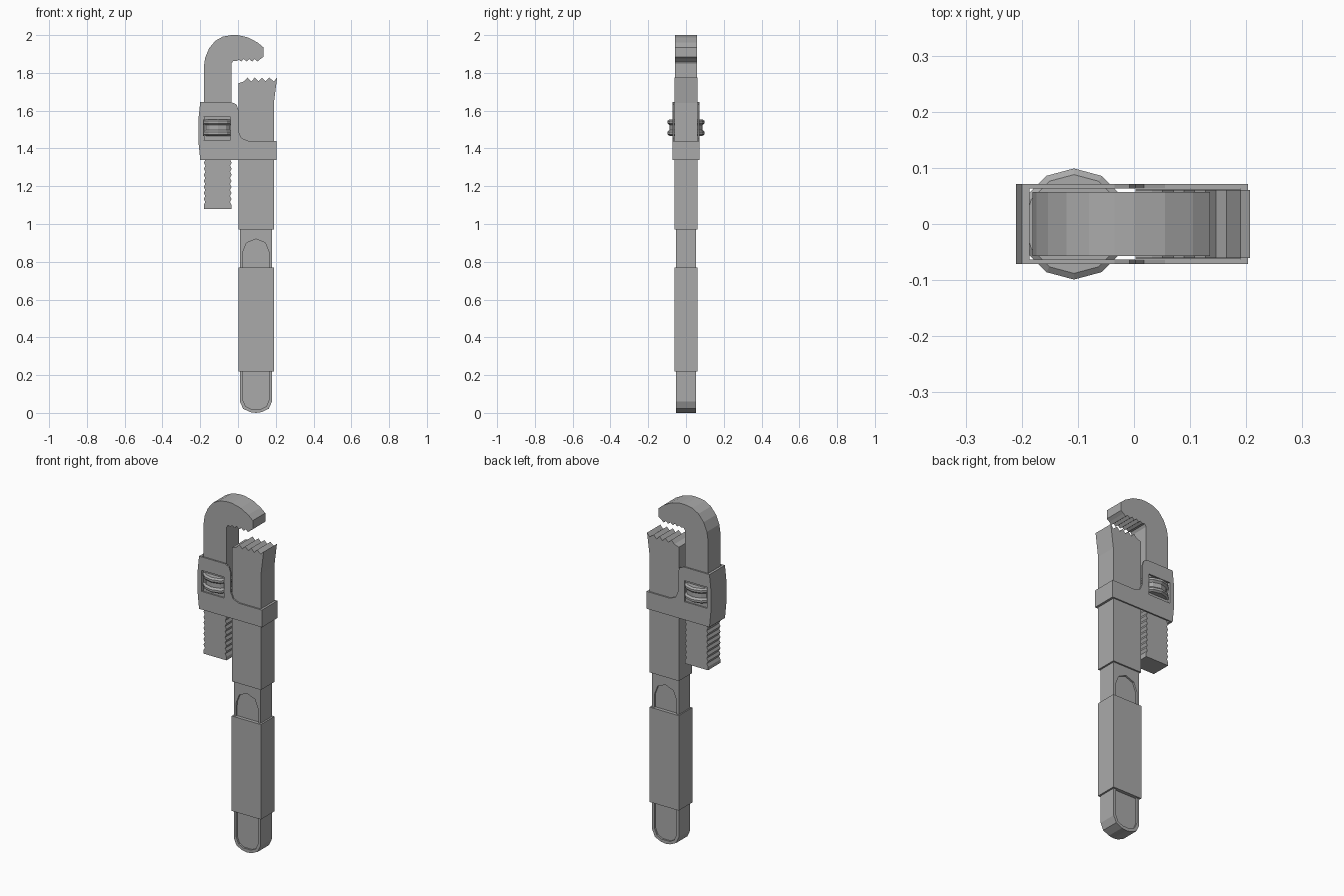
import bpy, bmesh
from math import cos, sin, pi

if "Cube" in bpy.data.objects:
    bpy.data.objects.remove(bpy.data.objects["Cube"], do_unlink=True)

steel = bpy.data.materials.new("grey steel")
steel.use_nodes = True
steel.diffuse_color = (0.4, 0.4, 0.4, 1)
steel.node_tree.nodes["Principled BSDF"].inputs["Base Color"].default_value = (0.4, 0.4, 0.4, 1)


def finish(name, bm):
    bmesh.ops.recalc_face_normals(bm, faces=bm.faces)
    mesh = bpy.data.meshes.new(name)
    bm.to_mesh(mesh)
    bm.free()
    mesh.materials.append(steel)
    obj = bpy.data.objects.new(name, mesh)
    bpy.context.collection.objects.link(obj)
    return obj


def plate(name, outline, y0, y1):
    """Extrude an x-z outline from y0 to y1."""
    bm = bmesh.new()
    face = bm.faces.new([bm.verts.new((x, y0, z)) for x, z in outline])
    ext = bmesh.ops.extrude_face_region(bm, geom=[face])
    moved = [v for v in ext["geom"] if isinstance(v, bmesh.types.BMVert)]
    bmesh.ops.translate(bm, verts=moved, vec=(0, y1 - y0, 0))
    return finish(name, bm)


def rect(x0, x1, z0, z1):
    return [(x0, z0), (x1, z0), (x1, z1), (x0, z1)]


def cut(obj, cutter):
    cutter.hide_render = True
    mod = obj.modifiers.new("cut", 'BOOLEAN')
    mod.operation = 'DIFFERENCE'
    mod.solver = 'EXACT'
    mod.object = cutter
    bpy.context.view_layer.objects.active = obj
    bpy.ops.object.modifier_apply(modifier=mod.name)
    bpy.data.objects.remove(cutter, do_unlink=True)


# Handle shaft with a rounded foot
MID = 0.095
foot = [(0.085, 0.06), (0.068, 0.022), (0.03, 0.004)]
shaft = plate("handle_shaft",
              [(MID - 0.085, 1.0)] + [(MID - x, z) for x, z in foot] + [(MID, 0)]
              + [(MID + x, z) for x, z in reversed(foot)] + [(MID + 0.085, 1.0)],
              -0.052, 0.052)

# Recessed panels on both faces of the shaft
low = [(0.07, 0.07), (0.055, 0.035), (0.025, 0.02)]
low_panel = ([(MID - 0.07, 0.24)] + [(MID - x, z) for x, z in low]
             + [(MID + x, z) for x, z in reversed(low)] + [(MID + 0.07, 0.24)])
arch = [(0.072, 0.75), (0.07, 0.85), (0.05, 0.9)]
high_panel = ([(MID - x, z) for x, z in arch] + [(MID, 0.92)]
              + [(MID + x, z) for x, z in reversed(arch)])
for side in (-1, 1):
    for panel in (low_panel, high_panel):
        cut(shaft, plate("panel_cutter", panel, side * 0.042, side * 0.08))

# Grip sleeve
plate("grip", rect(0.003, 0.19, 0.22, 0.77), -0.062, 0.062)

# Fixed jaw: body with a flared, toothed top
teeth = [(0.19, 1.755)]
for i in range(4):
    x = 0.165 - i * 0.038
    teeth += [(x, 1.775), (x - 0.019, 1.755)]
plate("fixed_jaw", [(0.003, 0.97), (0.19, 0.97), (0.19, 1.64), (0.2, 1.72), (0.207, 1.775)]
      + teeth + [(0.003, 1.745)], -0.061, 0.061)

# Hook jaw: curved top, toothed bite and rack on both edges of the shank
LEFT, RIGHT = -0.181, -0.034
rack = [1.1 + i * 0.032 for i in range(9)]
hook = [(RIGHT, 1.08), (LEFT, 1.08)]
for z in rack:
    hook += [(LEFT, z), (LEFT + 0.008, z + 0.016)]
hook += [(LEFT, 1.4), (LEFT, 1.83), (-0.174, 1.88), (-0.153, 1.93), (-0.12, 1.97),
         (-0.08, 1.992), (-0.035, 2.0), (0.0, 2.0), (0.055, 1.987), (0.105, 1.96),
         (0.135, 1.935), (0.135, 1.885)]
for i in range(4):
    x = 0.118 - i * 0.029
    hook += [(x, 1.873), (x - 0.014, 1.86)]
hook += [(0.005, 1.87), (-0.01, 1.862), (-0.025, 1.864), (RIGHT, 1.85), (RIGHT, 1.4)]
for z in reversed(rack):
    hook += [(RIGHT - 0.008, z + 0.016), (RIGHT, z)]
plate("hook_jaw", hook, -0.057, 0.057)

# Housing: hollow sleeve around both jaws with a window front and back
housing = plate("housing", [
    (-0.2, 1.34), (0.203, 1.34), (0.203, 1.44), (0.055, 1.44), (0.018, 1.455), (0.003, 1.49),
    (0.003, 1.6), (-0.008, 1.633), (-0.035, 1.645), (-0.2, 1.645), (-0.21, 1.55), (-0.21, 1.44)],
    -0.071, 0.071)
cut(housing, plate("sleeve_cutter", rect(-0.186, 0.189, 1.2, 1.8), -0.063, 0.063))
cut(housing, plate("window_cutter", rect(-0.183, -0.04, 1.445, 1.567), -0.2, 0.2))

# Adjusting nut: twelve-sided spool with a narrow waist
SIDES = 12
bm = bmesh.new()
rings = []
for r, z in [(0.088, 1.467), (0.099, 1.475), (0.099, 1.487), (0.088, 1.497),
             (0.088, 1.523), (0.099, 1.533), (0.099, 1.545), (0.088, 1.553)]:
    rings.append([bm.verts.new((-0.107 + r * cos(2 * pi * i / SIDES),
                                r * sin(2 * pi * i / SIDES), z)) for i in range(SIDES)])
for a, b in zip(rings, rings[1:]):
    for i in range(SIDES):
        j = (i + 1) % SIDES
        bm.faces.new((a[i], a[j], b[j], b[i]))
bm.faces.new(rings[0])
bm.faces.new(rings[-1])
finish("adjusting_nut", bm)
